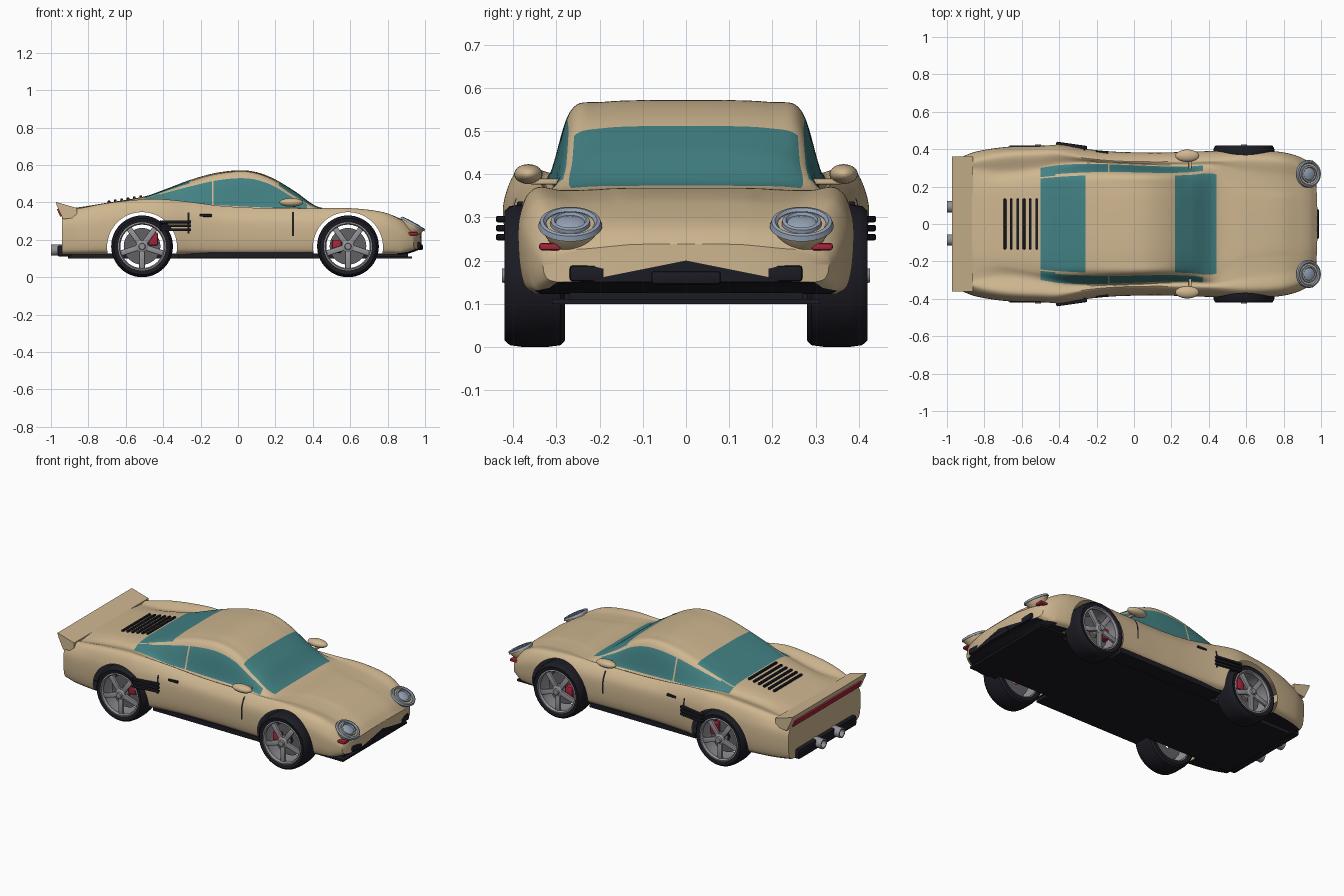
import bpy, bmesh
from math import radians, pi, cos, sin
from mathutils import Matrix, Vector

cube = bpy.data.objects.get("Cube")
if cube:
    bpy.data.objects.remove(cube, do_unlink=True)


def material(name, rgb, rough=0.5):
    m = bpy.data.materials.new(name)
    m.use_nodes = True
    m.diffuse_color = (*rgb, 1)
    node = m.node_tree.nodes["Principled BSDF"]
    node.inputs["Base Color"].default_value = (*rgb, 1)
    node.inputs["Roughness"].default_value = rough
    return m


CREAM = material("cream paint", (0.62, 0.47, 0.28))
GLASS = material("teal glass", (0.055, 0.22, 0.23))
BLACK = material("black trim", (0.011, 0.011, 0.017))
SILVER = material("silver metal", (0.3, 0.29, 0.31))
DARK = material("dark steel", (0.12, 0.12, 0.13))
LAMP = material("lamp grey", (0.3, 0.36, 0.46))
RED = material("red", (0.38, 0.02, 0.045))


def make(name, bm, mats, mirror=False, angle=35):
    """Turn a bmesh into a smooth shaded object, optionally mirrored over y."""
    bmesh.ops.recalc_face_normals(bm, faces=bm.faces)
    mesh = bpy.data.meshes.new(name)
    bm.to_mesh(mesh)
    bm.free()
    ob = bpy.data.objects.new(name, mesh)
    bpy.context.collection.objects.link(ob)
    for m in mats:
        mesh.materials.append(m)
    if mirror:
        mod = ob.modifiers.new("Mirror", "MIRROR")
        mod.use_axis = (False, True, False)
    smooth(ob, angle)
    return ob


def smooth(ob, angle=35):
    bpy.ops.object.select_all(action="DESELECT")
    bpy.context.view_layer.objects.active = ob
    ob.select_set(True)
    bpy.ops.object.shade_smooth_by_angle(angle=radians(angle))


def box(bm, centre, size, frame=Matrix(), bevel=0.0):
    mat = frame @ Matrix.Translation(centre) @ Matrix.Diagonal((*size, 1))
    verts = bmesh.ops.create_cube(bm, size=1, matrix=mat)["verts"]
    if bevel:
        edges = list({e for v in verts for e in v.link_edges})
        bmesh.ops.bevel(bm, geom=edges, offset=bevel, segments=2, affect="EDGES", profile=0.5)


def lathe(bm, profile, frame, steps=40, slot=0, closed=True):
    """Spin a (radius, height) profile round the frame's z axis."""
    rings = [[bm.verts.new(frame @ Vector((r * cos(a), r * sin(a), h))) for r, h in profile]
             for a in (2 * pi * i / steps for i in range(steps))]
    n = len(profile)
    for i in range(steps):
        p, q = rings[i], rings[(i + 1) % steps]
        for j in range(n if closed else n - 1):
            k = (j + 1) % n
            bm.faces.new((p[j], q[j], q[k], p[k])).material_index = slot
    if not closed:
        bm.faces.new([r[-1] for r in rings]).material_index = slot


# Body stations: x, half width, fender z, belt y, belt z, roof edge y, roof edge z, centre z
STATIONS = [
    (-.94, .35, .345, .30, .35, .22, .36, .365),
    (-.85, .385, .365, .29, .36, .22, .368, .374),
    (-.7, .41, .395, .28, .375, .22, .39, .398),
    (-.5, .423, .415, .30, .40, .25, .42, .432),
    (-.4, .425, .415, .315, .402, .26, .452, .466),
    (-.25, .4, .4, .322, .39, .268, .497, .522),
    (-.1, .386, .38, .318, .385, .27, .533, .561),
    (.05, .382, .37, .312, .377, .268, .543, .57),
    (.17, .382, .368, .308, .372, .265, .51, .537),
    (.3, .386, .366, .308, .367, .27, .43, .462),
    (.43, .39, .365, .315, .363, .275, .369, .376),
    (.6, .395, .366, .28, .361, .2, .363, .367),
    (.78, .386, .345, .26, .338, .18, .34, .345),
    (.88, .37, .308, .25, .302, .18, .305, .308),
    (.94, .352, .268, .24, .267, .17, .272, .276),
    (.98, .33, .222, .22, .228, .16, .234, .238),
]
SUB = 8


def station(x):
    """Smoothly interpolate the station values at x."""
    i = max(j for j in range(len(STATIONS) - 1) if STATIONS[j][0] <= x + 1e-6 or j == 0)
    rows = [STATIONS[min(max(i + d, 0), len(STATIONS) - 1)] for d in (-1, 0, 1, 2)]
    a, b, c, d = rows
    h = c[0] - b[0]
    t = (x - b[0]) / h
    out = []
    for k in range(1, len(a)):
        m, n = (c[k] - a[k]) / (c[0] - a[0]) * h, (d[k] - b[k]) / (d[0] - b[0]) * h
        out.append((2*t**3 - 3*t*t + 1) * b[k] + (t**3 - 2*t*t + t) * m
                   + (3*t*t - 2*t**3) * c[k] + (t**3 - t*t) * n)
    return out


def section(x):
    """Half cross-section from the floor centre, up the side, to the top centre."""
    w, zs, yb, zb, yr, zr, zc = station(x)
    lo = .122 + max(0, x - .9) * .35
    h = zs - lo
    pts = [Vector(p) for p in (
        (w * .9, lo), (w * .97, lo + .1 * h), (w, lo + .4 * h), (w * .985, lo + .76 * h),
        (w - .045, zs), (yb, zb), (yr, zr), (yr * .7, zc - .15 * (zc - zr)), (0, zc))]
    ext = [pts[0]] + pts + [Vector((-pts[-2].x, pts[-2].y))]
    curve = [Vector((0, lo))]
    for a, b, c, d in zip(ext, ext[1:], ext[2:], ext[3:]):
        for s in range(SUB):
            t = s / SUB
            curve.append(.5 * (2*b + (c - a)*t + (2*a - 5*b + 4*c - d)*t*t + (3*b - a - 3*c + d)*t**3))
    return curve + [pts[-1]]


def body_slot(x, z, k):
    """0 paint, 1 glass, 2 black, by lengthwise position and section column."""
    seg, sub = divmod(k - 1, SUB)
    if k == 0:
        return 2
    if 2 <= seg <= 4 and .165 < z < .35 and (-.27 < x < -.26 or .29 < x < .3):
        return 2                                    # door seams
    if seg == 5 and sub < SUB - 1 and -.48 < x < .37 and not -.14 < x < -.13:
        return 1                                    # side windows
    if seg == 5 and -.5 < x < -.42:
        return 1
    if seg >= 6 and (.22 < x < .44 or -.5 < x < -.26) and (seg > 6 or sub > 0):
        return 1                                    # windscreen and rear window
    return 0


# Body shell: half loft with gridded end caps, then mirrored
bm = bmesh.new()
first, last = STATIONS[0][0], STATIONS[-1][0]
shrink = [i / 8 for i in range(8)]
rows = [(first, s) for s in shrink]
rows += [(first + i * .01, 1) for i in range(round((last - first) / .01) + 1)]
rows += [(last, s) for s in reversed(shrink)]
grid = []
for x, s in rows:
    pull = .06 * min(1, max(0, (x - .7) / .28)) ** 2
    grid.append([bm.verts.new((x - pull * (abs(p.x * s) / .36) ** 4, max(0, p.x * s), p.y))
                 for p in section(x)])
for (xa, sa), (xb, sb), p, q in zip(rows, rows[1:], grid, grid[1:]):
    for k in range(len(p) - 1):
        f = bm.faces.new((p[k], q[k], q[k + 1], p[k + 1]))
        f.material_index = body_slot((xa + xb) / 2, (p[k].co.z + p[k + 1].co.z) / 2, k)
bmesh.ops.remove_doubles(bm, verts=bm.verts, dist=1e-5)
nose = [f for f in bm.faces if f.calc_center_median().x > .85]
geom = nose + list({e for f in nose for e in f.edges}) + list({v for f in nose for v in f.verts})
bmesh.ops.bisect_plane(bm, geom=geom, plane_co=(0, 0, .2), plane_no=(0, .2, 1))
for f in bm.faces:
    c = f.calc_center_median()
    if c.x > .85 and c.z < .2 - .2 * c.y:
        f.material_index = 2                        # nose intake
body = make("body_shell", bm, [CREAM, GLASS, BLACK], mirror=True)

# Wheel arches cut from the shell
WHEELS = {"nose": (.588, -.06, .0), "tail": (-.513, .06, .04)}
AXLE_Z = .165
TURN = Matrix.Rotation(radians(-90), 4, "X")
for name, (x, _, _) in WHEELS.items():
    for side in (1, -1):
        bm = bmesh.new()
        bmesh.ops.create_cone(bm, cap_ends=True, segments=64, radius1=.187, radius2=.187, depth=.36,
                              matrix=Matrix.Translation((x, side * .42, AXLE_Z - .004)) @ TURN)
        for f in bm.faces:
            f.material_index = 2
        cutter = make(name + "_arch_cutter", bm, [CREAM, GLASS, BLACK])
        cutter.hide_render = True
        mod = body.modifiers.new("Arch", "BOOLEAN")
        mod.operation, mod.solver, mod.object = "DIFFERENCE", "EXACT", cutter
bpy.context.view_layer.objects.active = body
for mod in list(body.modifiers):
    bpy.ops.object.modifier_apply(modifier=mod.name)
for ob in [o for o in bpy.data.objects if o.name.endswith("_cutter") or "_arch_cutter" in o.name]:
    bpy.data.objects.remove(ob, do_unlink=True)
smooth(body)

# Wheels
for name, (x, cx, cz) in WHEELS.items():
    hub = Matrix.Translation((x, .35, AXLE_Z)) @ TURN
    bm = bmesh.new()
    lathe(bm, [(.128, -.07), (.15, -.07), (.161, -.06), (.165, -.03), (.165, .03), (.161, .058),
               (.15, .07), (.128, .066)], hub, 56)
    make(name + "_tyre", bm, [BLACK], True)
    bm = bmesh.new()
    lathe(bm, [(.129, -.065), (.129, .066), (.122, .068), (.116, .055), (.122, .03), (.122, -.065)], hub, 56)
    lathe(bm, [(.032, .02), (.032, .058), (.018, .064), (.016, .076)], hub, 24, closed=False)
    for i in range(5):
        spoke = hub @ Matrix.Rotation(2 * pi * i / 5 + pi / 2, 4, "Z")
        box(bm, (.072, 0, .05), (.1, .03, .016), spoke, .004)
    make(name + "_rim", bm, [SILVER], True)
    bm = bmesh.new()
    lathe(bm, [(.098, -.02), (.098, .0), (.03, .0), (.03, -.02)], hub)
    make(name + "_brake_disc", bm, [DARK], True)
    bm = bmesh.new()
    box(bm, (x + cx, .365, AXLE_Z + cz), (.05, .04, .07), bevel=.008)
    make(name + "_brake_caliper", bm, [RED], True)

# Underbody, sills, splitter and rear bumper
bm = bmesh.new()
box(bm, (0, 0, .113), (1.82, .54, .026))
box(bm, (.04, 0, .117), (.72, .73, .03))
box(bm, (.84, 0, .105), (.18, .62, .012))
make("underbody", bm, [BLACK])
bm = bmesh.new()
box(bm, (-.93, 0, .14), (.07, .56, .06), bevel=.01)
make("rear_bumper", bm, [BLACK])

# Nose grilles
bm = bmesh.new()
box(bm, (.968, 0, .16), (.04, .16, .03), bevel=.006)
for side in (1, -1):
    box(bm, (.95, side * .212, .17), (.05, .115, .038), Matrix(), .008)
make("nose_grilles", bm, [BLACK])

# Tail lip and light strip
bm = bmesh.new()
lip = [(-.86, .37), (-.973, .402), (-.97, .385), (-.935, .31), (-.86, .32)]
face = bm.faces.new([bm.verts.new((x, -.36, z)) for x, z in lip])
side = bmesh.ops.extrude_face_region(bm, geom=[face])["geom"]
bmesh.ops.translate(bm, vec=(0, .72, 0), verts=[v for v in side if isinstance(v, bmesh.types.BMVert)])
make("tail_lip", bm, [CREAM])
bm = bmesh.new()
box(bm, (0, 0, 0), (.009, .64, .045),
    Matrix.Translation((-.955, 0, .345)) @ Matrix.Rotation(radians(-25), 4, "Y"))
make("tail_light_strip", bm, [RED])

# Exhaust pipes
bm = bmesh.new()
for y in (.092, -.085):
    pipe = Matrix.Translation((-1, y, .145)) @ Matrix.Rotation(radians(90), 4, "Y")
    lathe(bm, [(.03, 0), (.03, .1), (.022, .1), (.022, 0)], pipe, 24)
make("exhaust_pipes", bm, [SILVER])

# Headlamps: housing, outer ring, lens
bm = bmesh.new()
tilt = Matrix.Translation((.935, .268, .285)) @ Matrix.Rotation(radians(29), 4, "Y")
lathe(bm, [(.045, -.05), (.066, -.012), (.066, .0)], tilt, slot=0, closed=False)
lathe(bm, [(.074, -.006), (.07, .006), (.062, .008), (.056, .002), (.056, -.006)], tilt, slot=1)
lathe(bm, [(.047, -.004), (.045, .008), (.037, .01), (.033, .004), (.02, .01)], tilt, slot=1, closed=False)
make("headlamps", bm, [CREAM, LAMP], True)
bm = bmesh.new()
box(bm, (.935, .315, .232), (.05, .05, .017), Matrix(), .006)
make("marker_lamps", bm, [RED], True)

# Mirrors
bm = bmesh.new()
bmesh.ops.create_uvsphere(bm, u_segments=24, v_segments=14, radius=1,
                          matrix=Matrix.Translation((.285, .365, .4)) @ Matrix.Diagonal((.064, .033, .023, 1)))
box(bm, (.3, .325, .383), (.015, .07, .014), Matrix(), .003)
make("door_mirrors", bm, [CREAM], True)

# Door handles and side vents
bm = bmesh.new()
box(bm, (-.172, .381, .33), (.066, .02, .014), Matrix(), .004)
make("door_handles", bm, [BLACK], True)
bm = bmesh.new()
flank = Matrix.Translation((-.335, .412, .275)) @ Matrix.Rotation(radians(-8), 4, "Z")
box(bm, (0, -.006, 0), (.14, .012, .056), flank)
for i in (-1, 0, 1):
    box(bm, (0, .004, i * .021), (.166, .026, .015), flank, .004)
make("side_vents", bm, [BLACK], True)

# Engine cover louvres
bm = bmesh.new()
for i in range(6):
    x = -.69 + i * .034
    box(bm, (x, 0, station(x)[-1]), (.014, .27, .02), Matrix(), .003)
make("engine_louvres", bm, [BLACK])
